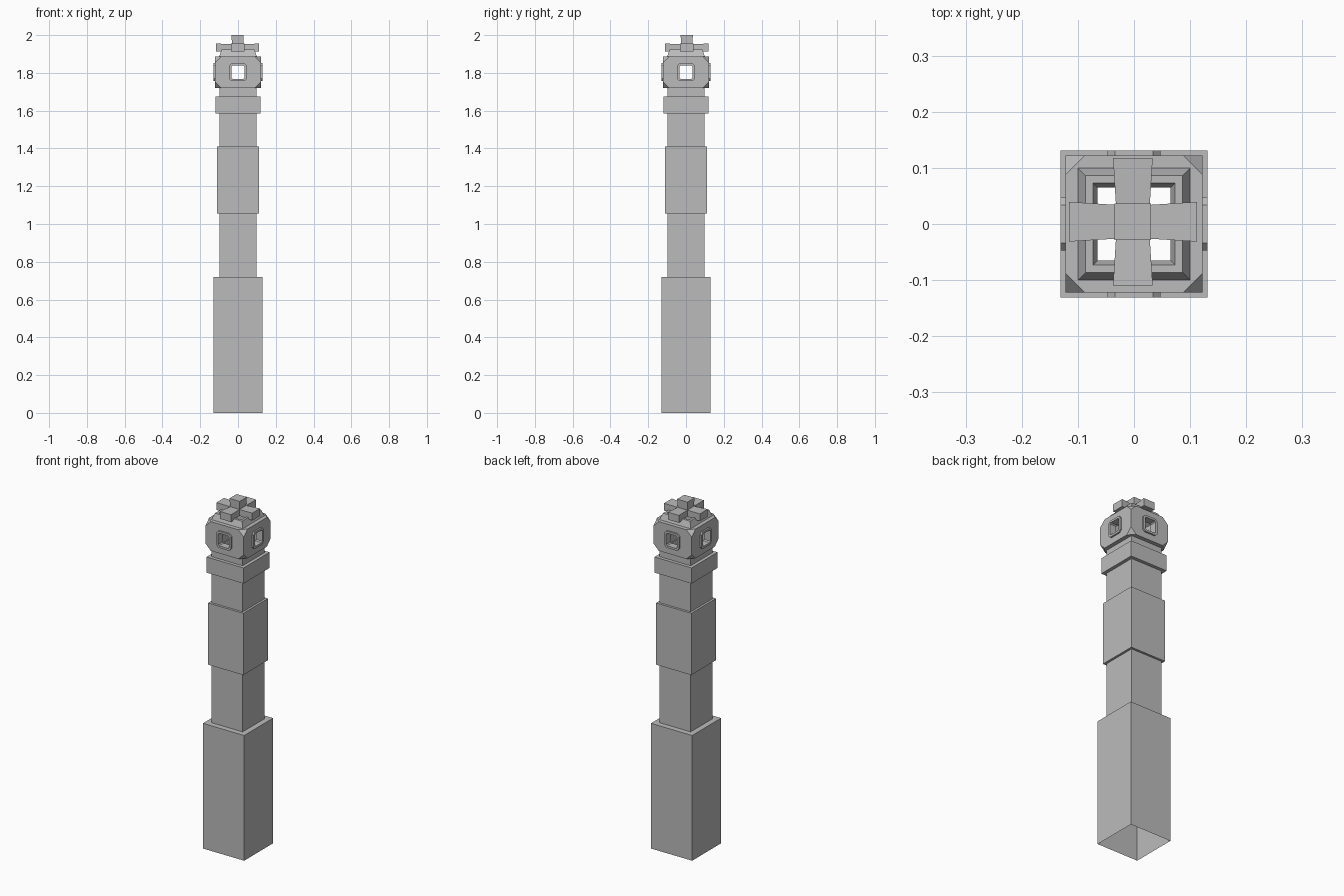
import bpy, bmesh, math
from mathutils import Matrix, Vector

if "Cube" in bpy.data.objects:
    bpy.data.objects.remove(bpy.data.objects["Cube"])

stone = bpy.data.materials.new("grey_stone")
stone.use_nodes = True
GREY = (0.5, 0.5, 0.5, 1)
stone.diffuse_color = GREY
stone.node_tree.nodes["Principled BSDF"].inputs["Base Color"].default_value = GREY


def finish(name, bm):
    bmesh.ops.recalc_face_normals(bm, faces=bm.faces)
    mesh = bpy.data.meshes.new(name)
    bm.to_mesh(mesh)
    bm.free()
    mesh.materials.append(stone)
    obj = bpy.data.objects.new(name, mesh)
    bpy.context.collection.objects.link(obj)
    return obj


def square_shell(name, profile):
    """Sweep (half width, height) points round a square."""
    bm = bmesh.new()
    rings = [[bm.verts.new((sx * r, sy * r, z))
              for sx, sy in ((1, 1), (-1, 1), (-1, -1), (1, -1))]
             for r, z in profile]
    for a, b in zip(rings, rings[1:]):
        for i in range(4):
            j = (i + 1) % 4
            bm.faces.new((a[i], a[j], b[j], b[i]))
    return finish(name, bm)


def box(name, center, size, cut=0, kind='EDGES', axis=None, flare=None):
    """Box with optional cut corners or edges, or a flared end."""
    bm = bmesh.new()
    bmesh.ops.create_cube(bm, size=1)
    bmesh.ops.scale(bm, vec=size, verts=bm.verts)
    if flare:
        direction, factor = flare
        d = Vector(direction)
        for v in bm.verts:
            if v.co.dot(d) > 0:
                along = d * v.co.dot(d)
                v.co = along + (v.co - along) * factor
    if cut:
        edges = [e for e in bm.edges if axis is None or
                 abs((e.verts[0].co - e.verts[1].co).normalized()[axis]) > 0.9]
        bmesh.ops.bevel(bm, geom=list(bm.verts) if kind == 'VERTICES' else edges,
                        offset=cut, segments=1, affect=kind, clamp_overlap=True)
    bmesh.ops.translate(bm, vec=center, verts=bm.verts)
    return finish(name, bm)


def carve(obj, cutters):
    for c in cutters:
        mod = obj.modifiers.new("carve", 'BOOLEAN')
        mod.operation = 'DIFFERENCE'
        mod.solver = 'EXACT'
        mod.object = c
    bpy.context.view_layer.objects.active = obj
    for mod in list(obj.modifiers):
        bpy.ops.object.modifier_apply(modifier=mod.name)


# Stepped hollow shaft, open at the foot
square_shell("shaft", [
    (0.131, 0), (0.131, 0.72), (0.099, 0.72), (0.099, 1.055),
    (0.112, 1.055), (0.112, 1.41), (0.099, 1.41), (0.099, 1.585),
    (0.118, 1.585), (0.118, 1.675), (0.099, 1.675), (0.099, 1.722)])

# Hollow lantern with cut corners and a window on each side
MID = 1.804
lantern = box("lantern", (0, 0, MID), (0.244, 0.244, 0.168), 0.034, 'VERTICES')
cavity = box("cavity_cutter", (0, 0, MID), (0.18, 0.18, 0.3))
windows = [box("window_cutter", (0, 0, MID), size, 0.006, axis=i)
           for i, size in enumerate(((0.4, 0.068, 0.072), (0.068, 0.4, 0.072)))]
carve(lantern, [cavity] + windows)

# Raised window frames
for name, axis, side in (("left", 0, 1), ("right", 0, -1), ("back", 1, 1), ("front", 1, -1)):
    center, size = [0, 0, MID], [0.094, 0.094, 0.096]
    center[axis], size[axis] = side * 0.125, 0.012
    frame = box(name + "_window_frame", center, size, 0.013, axis=axis)
    carve(frame, [windows[axis]])

for cutter in [cavity] + windows:
    bpy.data.objects.remove(cutter)

# Open sloping cap
square_shell("cap", [(0.1, 1.887), (0.086, 1.923), (0.073, 1.923),
                     (0.065, 1.9), (0.09, 1.887)])

# Crossed finial: four flared arms and a raised centre
OX, OY, ARM_Z = -0.002, 0.004, 1.934
for name, dx, dy in (("left", 1, 0), ("right", -1, 0), ("back", 0, 1), ("front", 0, -1)):
    size = (0.086 if dx else 0.06, 0.086 if dy else 0.06, 0.036)
    box(name + "_finial_arm", (OX + dx * 0.071, OY + dy * 0.071, ARM_Z), size,
        flare=((dx, dy, 0), 1.18))
box("finial_centre", (OX, OY, 1.958), (0.056, 0.056, 0.084), flare=((0, 0, 1), 1.16))
